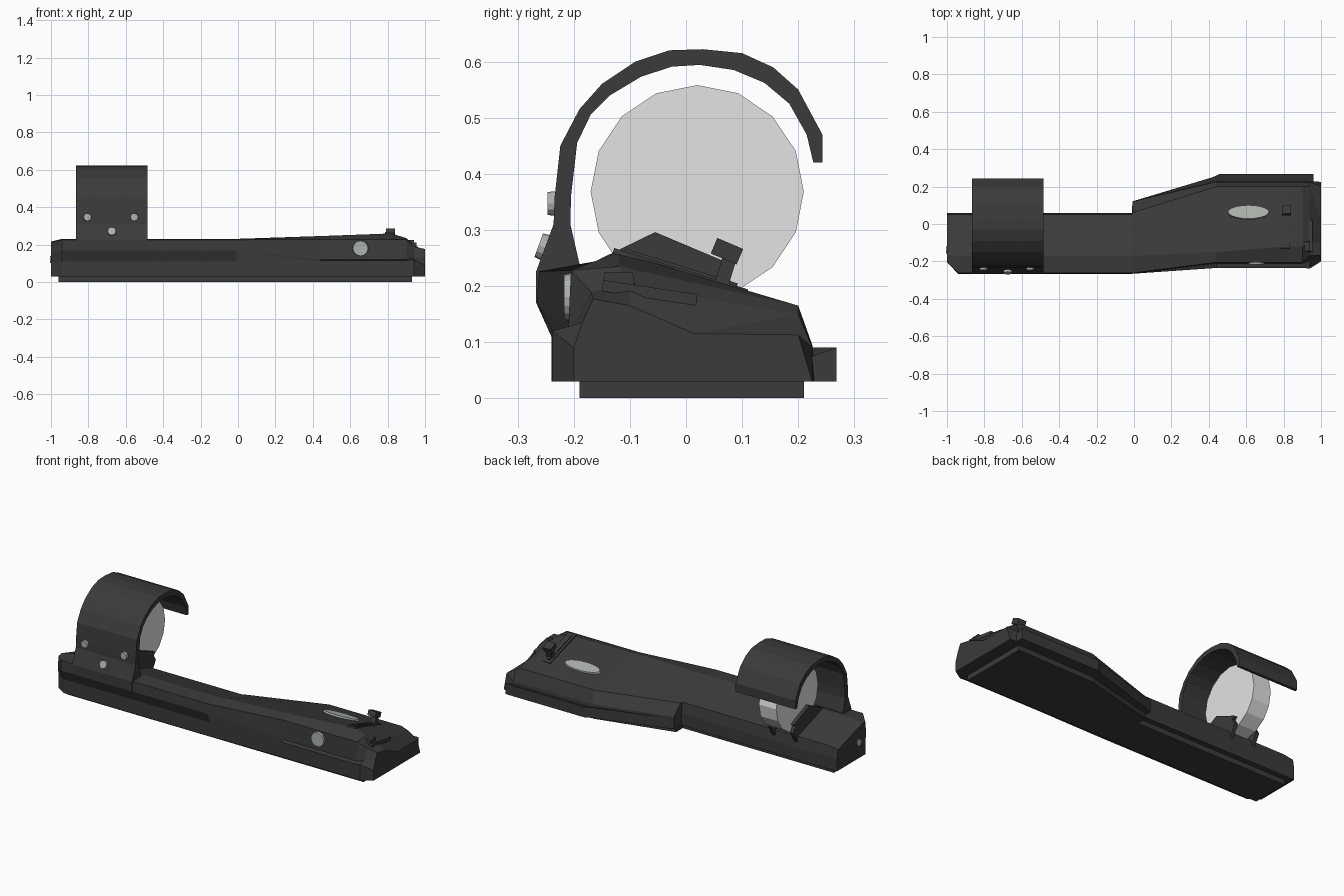
import bpy, bmesh, math
from mathutils import Vector, Matrix

if "Cube" in bpy.data.objects:
    bpy.data.objects.remove(bpy.data.objects["Cube"])


def mat(name, c):
    m = bpy.data.materials.new(name)
    m.diffuse_color = (*c, 1)
    m.use_nodes = True
    m.node_tree.nodes["Principled BSDF"].inputs["Base Color"].default_value = m.diffuse_color
    return m


DARK = mat("dark grey plastic", (0.043, 0.043, 0.043))
METAL = mat("light metal", (0.42, 0.45, 0.42))
ROLL = mat("pale grey roll", (0.77, 0.77, 0.77))


def finish(name, bm, m):
    bmesh.ops.recalc_face_normals(bm, faces=bm.faces)
    me = bpy.data.meshes.new(name)
    bm.to_mesh(me)
    bm.free()
    me.materials.append(m)
    ob = bpy.data.objects.new(name, me)
    bpy.context.collection.objects.link(ob)
    return ob


def loft(name, rings, m):
    bm = bmesh.new()
    vs = [[bm.verts.new(p) for p in r] for r in rings]
    n = len(rings[0])
    for a, b in zip(vs, vs[1:]):
        for i in range(n):
            j = (i + 1) % n
            bm.faces.new((a[i], a[j], b[j], b[i]))
    bm.faces.new(vs[0])
    bm.faces.new(vs[-1])
    return finish(name, bm, m)


def slab_x(name, prof, x0, x1, m):      # (y, z) profile extruded along x
    return loft(name, [[(x, y, z) for y, z in prof] for x in (x0, x1)], m)


def slab_z(name, prof, z0, z1, m):      # (x, y) outline extruded along z
    return loft(name, [[(x, y, z) for x, y in prof] for z in (z0, z1)], m)


def box(name, c, s, m, tilt=0):
    bm = bmesh.new()
    bmesh.ops.create_cube(bm, size=1, matrix=Matrix.Translation(c)
                          @ Matrix.Rotation(tilt, 4, 'X') @ Matrix.Diagonal((*s, 1)))
    return finish(name, bm, m)


def disc(name, c, axis, r, depth, m, seg=12, sy=1):
    rot = Vector((0, 0, 1)).rotation_difference(Vector(axis)).to_matrix().to_4x4()
    bm = bmesh.new()
    bmesh.ops.create_cone(bm, cap_ends=True, segments=seg, radius1=r, radius2=r * 0.93,
                          depth=depth, matrix=Matrix.Translation(c) @ rot
                          @ Matrix.Diagonal((1, sy, 1, 1)))
    return finish(name, bm, m)


# Foot plate under the body
slab_z("foot_plate", [(-.96, -.19), (.93, -.19), (.93, .21), (.44, .2),
                      (0, .09), (0, .03), (-.96, .03)], 0, .035, DARK)

# Body lofted along x; each section runs from bottom front over the ridge to bottom back
left = [(-.24, .03), (-.24, .11), (-.266, .17), (-.262, .226), (-.17, .231)]
right = [(-.235, .03), (-.235, .115), (-.21, .12), (-.205, .228)]
back = [(.2, .165), (.225, .095), (.23, .03)]
stations = [
    (-1, [(-.2, .03), (-.2, .1), (-.205, .15), (-.2, .212), (-.17, .216),
          (.05, .15), (.058, .1), (.058, .03)]),
    (-.94, left + [(.05, .16), (.06, .1), (.06, .03)]),
    (-.012, left + [(.05, .16), (.06, .1), (.06, .03)]),
    (-.008, left + [(.06, .157), (.12, .1), (.12, .03)]),
    (.44, right + [(-.15, .246)] + back),
    (.82, right + [(-.12, .26)] + back),
    (.9, right + [(-.12, .235)] + back),
    (.94, [(-.238, .03), (-.238, .12), (-.2, .13), (-.17, .19), (-.1, .2),
           (.2, .15), (.225, .09), (.23, .03)]),
    (1, [(-.2, .03), (-.2, .09), (-.185, .135), (-.165, .177), (-.1, .165),
         (.015, .115), (.2, .113), (.225, .03)]),
]
loft("body", [[(x, y, z) for y, z in p] for x, p in stations], DARK)

# Back flange, its top sloping inward
loft("back_flange", [[(x, y - .06, .03), (x, y, .03), (x, y, .09), (x, y - .045, .074)]
                     for x, y in ((-.005, .122), (.42, .25), (.46, .268), (.96, .268))], DARK)

# Curved cover over the roll: flared foot, then an arc
outer = [(-.24, .11), (-.267, .17), (-.267, .226), (-.236, .31), (-.234, .36), (-.224, .45),
         (-.19, .515), (-.15, .56), (-.09, .6), (-.03, .62), (.03, .622), (.1, .615),
         (.155, .59), (.2, .55), (.243, .47), (.243, .42)]
inner = [(-.2, .11), (-.195, .17), (-.19, .24), (-.206, .31), (-.205, .36), (-.194, .455),
         (-.17, .505), (-.135, .54), (-.08, .573), (-.025, .591), (.025, .594), (.085, .585),
         (.14, .562), (.184, .525), (.215, .47), (.227, .42)]
loft("roll_cover", [[(-.865, *o), (-.485, *o), (-.485, *i), (-.865, *i)]
                    for o, i in zip(outer, inner)], DARK)

# Roll and the two holder plates beside it
bm = bmesh.new()
bmesh.ops.create_cone(bm, cap_ends=True, segments=16, radius1=.19, radius2=.19, depth=.11,
                      matrix=Matrix.Translation((-.665, .02, .368))
                      @ Matrix.Rotation(math.pi / 2, 4, 'Y'))
finish("roll", bm, ROLL)
for x in (-.745, -.605):
    slab_x("roll_holder", [(-.18, .15), (-.17, .24), (-.055, .296), (.085, .237),
                           (.07, .225), (.09, .19), (.05, .12)], x, x + .02, DARK)

# Screws and metal buttons
for x in (-.805, -.555):
    disc("cover_screw", (x, -.239, .347), (0, -1, 0), .022, .016, METAL)
disc("foot_screw", (-.675, -.255, .27), (0, -.94, .34), .024, .016, METAL)
disc("end_screw", (-1, -.138, .12), (-1, 0, 0), .02, .008, METAL)
disc("front_button", (.655, -.21, .18), (0, -1, 0), .043, .014, METAL, 16)
plate = disc("top_oval", (0, 0, 0), (0, 0, 1), .117, .016, METAL, 20, .34)
plate.location = (.612, .063, .198)
plate.rotation_euler.x = -.24

# Slider track with its knob
box("slider_track", (.81, -.01, .226), (.05, .25, .01), DARK, -.3)
box("slider_rail", (.81, -.01, .23), (.02, .21, .012), DARK, -.3)
box("slider_post", (.815, .07, .225), (.035, .025, .07), DARK, -.3)
box("slider_knob", (.815, .073, .262), (.05, .05, .03), DARK, -.4)

# Push button on the end slope
box("button_frame", (.925, -.065, .188), (.06, .17, .02), DARK, -.15)
slab_x("end_button", [(-.152, .18), (-.145, .224), (-.095, .224), (-.088, .18)], .9, .94, DARK)
